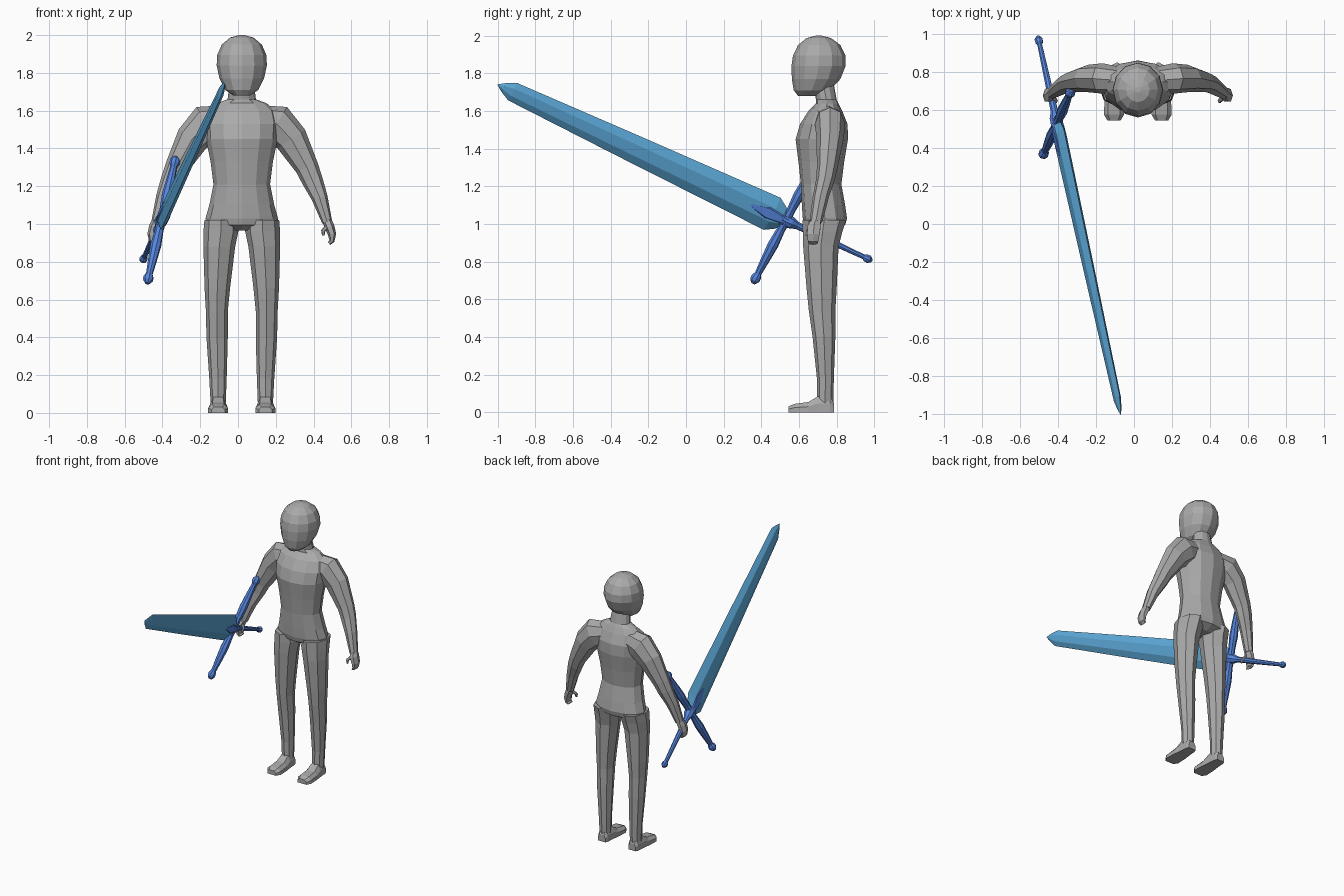
import bpy, bmesh, math
from mathutils import Vector as V

CX = 0.02  # the figure stands slightly right of centre


def mat(name, rgb):
    m = bpy.data.materials.new(name)
    m.diffuse_color = (*rgb, 1)
    return m


GREY = mat("body grey", (0.40, 0.40, 0.40))
STEEL = mat("blade blue", (0.11, 0.40, 0.70))
ROYAL = mat("hilt blue", (0.095, 0.24, 0.74))


def ring(c, a, b, n):
    """Elliptical ring of n points around c with half-axes a and b."""
    c, a, b = V(c), V(a), V(b)
    return [c + a * math.cos(2 * math.pi * i / n) + b * math.sin(2 * math.pi * i / n) for i in range(n)]


def loft(name, rings, material, mirror=False):
    """Skin a list of equal rings, cap the ends, optionally add the opposite side."""
    bm = bmesh.new()
    for s in ((1, -1) if mirror else (1,)):
        vs = [[bm.verts.new((CX + s * (p[0] - CX), p[1], p[2])) for p in r] for r in rings]
        n = len(rings[0])
        for r0, r1 in zip(vs, vs[1:]):
            for i in range(n):
                j = (i + 1) % n
                bm.faces.new((r0[i], r0[j], r1[j], r1[i]))
        bm.faces.new(vs[0][::-1])
        bm.faces.new(vs[-1])
    bmesh.ops.recalc_face_normals(bm, faces=bm.faces)
    me = bpy.data.meshes.new(name)
    bm.to_mesh(me)
    bm.free()
    me.materials.append(material)
    ob = bpy.data.objects.new(name, me)
    bpy.context.collection.objects.link(ob)
    return ob


def level(x, hw, yf, yb, z, n):
    """Horizontal ring from half width, front and back."""
    return ring((CX + x, (yf + yb) / 2, z), (hw, 0, 0), (0, (yb - yf) / 2, 0), n)


# Torso and neck: half width, front, back, height
torso = [(0.07, 0.68, 0.79, 0.965), (0.185, 0.63, 0.845, 0.995), (0.192, 0.62, 0.855, 1.03),
         (0.172, 0.615, 0.845, 1.10), (0.15, 0.61, 0.825, 1.21), (0.165, 0.597, 0.84, 1.33),
         (0.19, 0.582, 0.86, 1.45), (0.195, 0.605, 0.858, 1.53), (0.18, 0.65, 0.83, 1.60),
         (0.13, 0.69, 0.81, 1.64), (0.075, 0.69, 0.80, 1.66), (0.065, 0.675, 0.785, 1.74)]
loft("torso", [level(0, hw, f, b, z, 12) for hw, f, b, z in torso], GREY)

# Head: egg shape narrowing to the chin
head = [(0.045, 0.595, 0.70, 1.68), (0.088, 0.572, 0.765, 1.71), (0.118, 0.562, 0.82, 1.77),
        (0.133, 0.56, 0.848, 1.84), (0.130, 0.568, 0.846, 1.895), (0.106, 0.595, 0.82, 1.95),
        (0.062, 0.64, 0.77, 1.987), (0.015, 0.69, 0.72, 2.0)]
loft("head", [level(0, hw, f, b, z, 12) for hw, f, b, z in head], GREY)

# Legs: inner x, outer x, front, back, height
legs = [(0.02, 0.198, 0.618, 0.85, 1.02), (0.018, 0.203, 0.62, 0.83, 0.96), (0.035, 0.203, 0.622, 0.81, 0.88),
        (0.062, 0.197, 0.64, 0.80, 0.66), (0.074, 0.19, 0.652, 0.793, 0.54), (0.074, 0.187, 0.672, 0.793, 0.40),
        (0.08, 0.172, 0.695, 0.785, 0.18), (0.085, 0.165, 0.695, 0.782, 0.05)]
loft("legs", [level((i + o) / 2, (o - i) / 2, f, b, z, 8) for i, o, f, b, z in legs], GREY, True)

# Feet: y, half width, top height, with flat soles
feet = [(0.785, 0.03, 0.05), (0.765, 0.038, 0.085), (0.70, 0.043, 0.085),
        (0.65, 0.05, 0.055), (0.575, 0.053, 0.045), (0.545, 0.035, 0.032)]
loft("feet", [[V((CX + 0.125 + w * kx, y, t * kz)) for kx, kz in
               ((-1, 0), (1, 0), (1, 0.55), (0.6, 1), (-0.6, 1), (-1, 0.55))] for y, w, t in feet], GREY, True)


def limb(name, path, n):
    """Limb along (x, y, z, radius across, radius in depth)."""
    rings = []
    for k, (x, y, z, ra, rd) in enumerate(path):
        p0, p1 = path[max(k - 1, 0)], path[min(k + 1, len(path) - 1)]
        d = V((p1[0] - p0[0], 0, p1[2] - p0[2])).normalized()
        rings.append(ring((CX + x, y, z), V((-d.z, 0, d.x)) * ra, (0, rd, 0), n))
    return loft(name, rings, GREY, True)


# Arms and hands
limb("arms", [(0.09, 0.755, 1.555, 0.075, 0.07), (0.185, 0.765, 1.53, 0.105, 0.08), (0.262, 0.765, 1.45, 0.088, 0.072),
              (0.345, 0.75, 1.30, 0.062, 0.055), (0.372, 0.74, 1.235, 0.056, 0.05), (0.412, 0.715, 1.14, 0.043, 0.043),
              (0.452, 0.69, 1.01, 0.027, 0.034)], 8)
limb("hands", [(0.45, 0.69, 1.02, 0.025, 0.03), (0.465, 0.68, 0.985, 0.026, 0.04),
               (0.478, 0.676, 0.945, 0.022, 0.038), (0.477, 0.675, 0.91, 0.014, 0.032),
               (0.462, 0.675, 0.897, 0.010, 0.026)], 6)
limb("thumbs", [(0.45, 0.665, 0.985, 0.012, 0.014), (0.43, 0.648, 0.963, 0.011, 0.012),
                (0.432, 0.642, 0.94, 0.007, 0.008)], 6)

# Sword frame: U along the blade, G along the guard, W through the thickness
O = V((-0.405, 0.53, 1.02))
U = (V((-0.07, -1.0, 1.74)) - O).normalized()
G = V((0.15, 0.34, 0.66))
G = (G - U * G.dot(U)).normalized()
W = U.cross(G)


def flat_section(s, h, t):
    """Six-sided blade section at distance s: half width h, half thickness t."""
    return [O + U * s + G * (h * a) + W * (t * b) for a, b in
            ((-1, 0), (-0.4, -1), (0.4, -1), (1, 0), (0.4, 1), (-0.4, 1))]


loft("blade", [flat_section(*p) for p in
               ((-0.01, 0.02, 0.015), (0.03, 0.066, 0.024), (0.082, 0.098, 0.026),
                (0.9, 0.076, 0.021), (1.635, 0.053, 0.015), (1.69, 0.025, 0.009), (1.724, 0.002, 0.002))], STEEL)
loft("blade_collar", [flat_section(*p) for p in
                      ((-0.03, 0.03, 0.028), (0.04, 0.045, 0.031), (0.11, 0.066, 0.03), (0.235, 0.004, 0.024))], ROYAL)


def rod(name, axis, a, b, profile, n=8):
    """Round bar along an axis from (distance, radius) pairs."""
    return loft(name, [ring(O + axis * s, a * r, b * r, n) for s, r in profile], ROYAL)


# Cross guard with swollen arms and rounded ends
half = [(0.0, 0.026), (0.06, 0.023), (0.15, 0.029), (0.24, 0.024), (0.325, 0.018),
        (0.345, 0.027), (0.365, 0.027), (0.385, 0.012)]
rod("cross_guard", G, U, W, [(-s, r) for s, r in half[:0:-1]] + half)

# Grip and pommel
rod("grip", -U, G, W, [(-0.02, 0.034), (0.03, 0.034), (0.07, 0.020), (0.2, 0.018), (0.36, 0.015), (0.47, 0.013)])
rod("pommel", -U, G, W, [(0.465, 0.012), (0.478, 0.021), (0.498, 0.022), (0.515, 0.009)])
